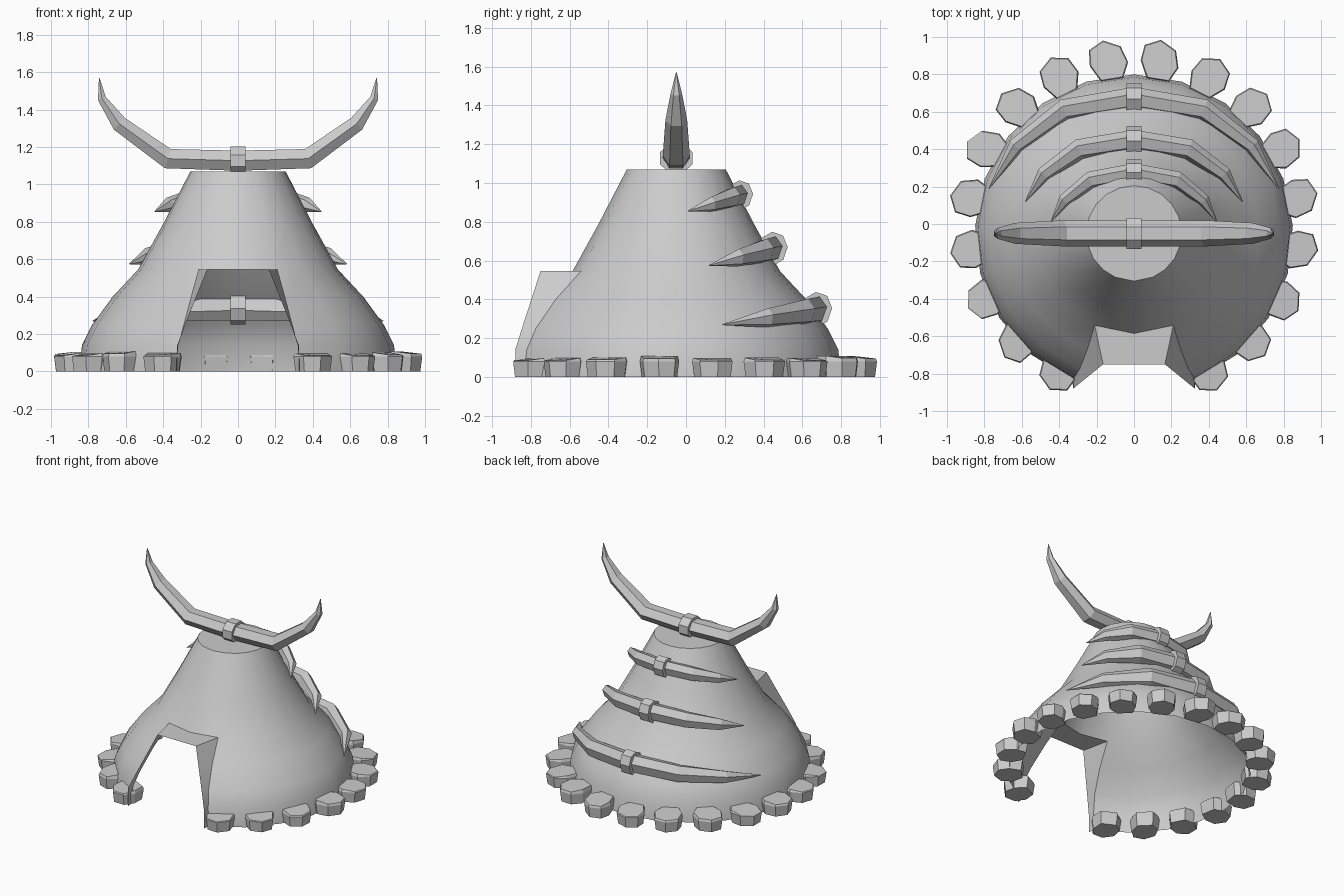
import bpy, bmesh, math, random
from mathutils import Vector

if "Cube" in bpy.data.objects:
    bpy.data.objects.remove(bpy.data.objects["Cube"])

random.seed(4)
CY = -0.05  # y of the hut axis


def make(name, verts, faces):
    me = bpy.data.meshes.new(name)
    me.from_pydata([tuple(v) for v in verts], [], faces)
    bm = bmesh.new()
    bm.from_mesh(me)
    bmesh.ops.recalc_face_normals(bm, faces=bm.faces)
    bm.to_mesh(me)
    bm.free()
    ob = bpy.data.objects.new(name, me)
    bpy.context.collection.objects.link(ob)
    return ob


def hut():
    # rows: radius, height, half width of doorway (narrowing only to the lintel)
    rows = [(.85, 0, .33), (.835, .14, .32), (.78, .25, .29), (.67, .40, .25),
            (.535, .545, .21), (.40, .79, .157), (.255, 1.07, .1)]
    n, lintel = 19, 4
    verts, faces, grid = [], [], []
    for r, z, w in rows:
        a0 = math.asin(w / r)
        ids = []
        for i in range(n):
            a = a0 + (2 * math.pi - 2 * a0) * i / (n - 1)
            ids.append(len(verts))
            verts.append((r * math.sin(a), CY - r * math.cos(a), z))
        if z > .5:  # closed rings get a point over the door
            ids.append(len(verts))
            verts.append((0, CY - r, z))
        grid.append(ids)
    for k in range(len(rows) - 1):
        a, b = grid[k], grid[k + 1]
        m = len(a) if k >= lintel else n - 1
        for i in range(m):
            j = (i + 1) % len(a)
            faces.append((a[i], a[j], b[j], b[i]))
    faces.append(grid[-1])
    # projecting door jambs and flat lintel
    fronts = []
    for side, col in ((1, 0), (-1, n - 1)):
        edge = []
        for k in range(lintel + 1):
            t = min(1, (.545 - rows[k][1]) / .4)
            edge.append(len(verts))
            verts.append((side * (.165 + .16 * t), -.75 - .13 * t, rows[k][1]))
        for k in range(lintel):
            faces.append((grid[k][col], edge[k], edge[k + 1], grid[k + 1][col]))
        fronts.append(edge[-1])
    top = grid[lintel]
    faces.append((top[0], fronts[0], fronts[1], top[n - 1], top[n]))
    ob = make("hut_shell", verts, faces)
    bpy.context.view_layer.objects.active = ob
    ob.select_set(True)
    bpy.ops.object.shade_smooth_by_angle(angle=math.radians(32))
    ob.select_set(False)


def tube(name, path, sizes, ref, sides):
    # sweep a polygon along a path; sizes = (along ref, across)
    pts = [Vector(p) for p in path]
    verts, faces = [], []
    for i, p in enumerate(pts):
        t = (pts[min(i + 1, len(pts) - 1)] - pts[max(i - 1, 0)]).normalized()
        v = ref.cross(t).normalized()
        u = t.cross(v)
        for s in range(sides):
            a = 2 * math.pi * (s + .5) / sides
            verts.append(p + u * math.sin(a) * sizes[i][0] + v * math.cos(a) * sizes[i][1])
    for i in range(len(pts) - 1):
        for s in range(sides):
            q = (s + 1) % sides
            faces.append((i * sides + s, i * sides + q, (i + 1) * sides + q, (i + 1) * sides + s))
    faces.append(list(range(sides)))
    faces.append([len(verts) - sides + s for s in range(sides)])
    return make(name, verts, faces)


def tusk_pair(name, half, a, b, taper, ref):
    # half path from the middle to the right tip, mirrored to the left
    path = [(-x, y, z) for x, y, z in half[:0:-1]] + half
    f = taper[:0:-1] + taper
    tube(name, path, [(a * k, b * k) for k in f], ref, 6)
    c = Vector(half[0])
    d = Vector((.04, 0, 0))
    tube(name + "_band", [c - d, c + d], [(a + .02, b + .02)] * 2, ref, 8)


def stone(i, ang):
    plan = [(.78, -.06), (.86, -.105), (.95, -.085), (.995, .0), (.955, .085), (.87, .1), (.78, .06)]
    ca, sa = math.cos(ang), math.sin(ang)
    skew, h = random.uniform(-.015, .015), random.uniform(.095, .11)
    verts = []
    for z, k in ((.0, .9), (.08, 1), (h, .94)):
        for r, t in plan:
            r, t = .89 + (r - .89) * k, t * k + skew * (r - .85) * 8
            zz = z - (.012 if z > .09 and r > .93 else 0)
            verts.append((r * ca - t * sa, r * sa + t * ca, zz))
    n = len(plan)
    faces = [list(range(n)), list(range(2 * n, 3 * n))]
    for l in range(2):
        for s in range(n):
            q = (s + 1) % n
            faces.append((l * n + s, l * n + q, (l + 1) * n + q, (l + 1) * n + s))
    make(f"base_stone_{i}", verts, faces)


hut()

# big horns across the roof
tusk_pair("roof_horns", [(0, CY, 1.127), (.375, CY, 1.138), (.635, CY, 1.325), (.728, CY, 1.46), (.742, CY, 1.57)],
          .07, .062, [1, 1, .8, .42, .03], Vector((0, 1, 0)))

# three curved tusks wrapped round the back
tusks = [("lower_tusk", [(0, .67, .345), (.37, .61, .335), (.63, .42, .305), (.775, .19, .27)], .075),
         ("middle_tusk", [(0, .445, .66), (.29, .4, .65), (.48, .27, .615), (.58, .12, .575)], .07),
         ("upper_tusk", [(0, .275, .935), (.23, .235, .925), (.37, .13, .89), (.445, .01, .855)], .06)]
for name, half, a in tusks:
    tusk_pair(name, half, a, a * .82, [1, .95, .68, .04], Vector((0, .35, 1)).normalized())

# ring of stones, left open in front of the door
for i in range(18):
    stone(i, math.radians(-63 + 18 * i))
